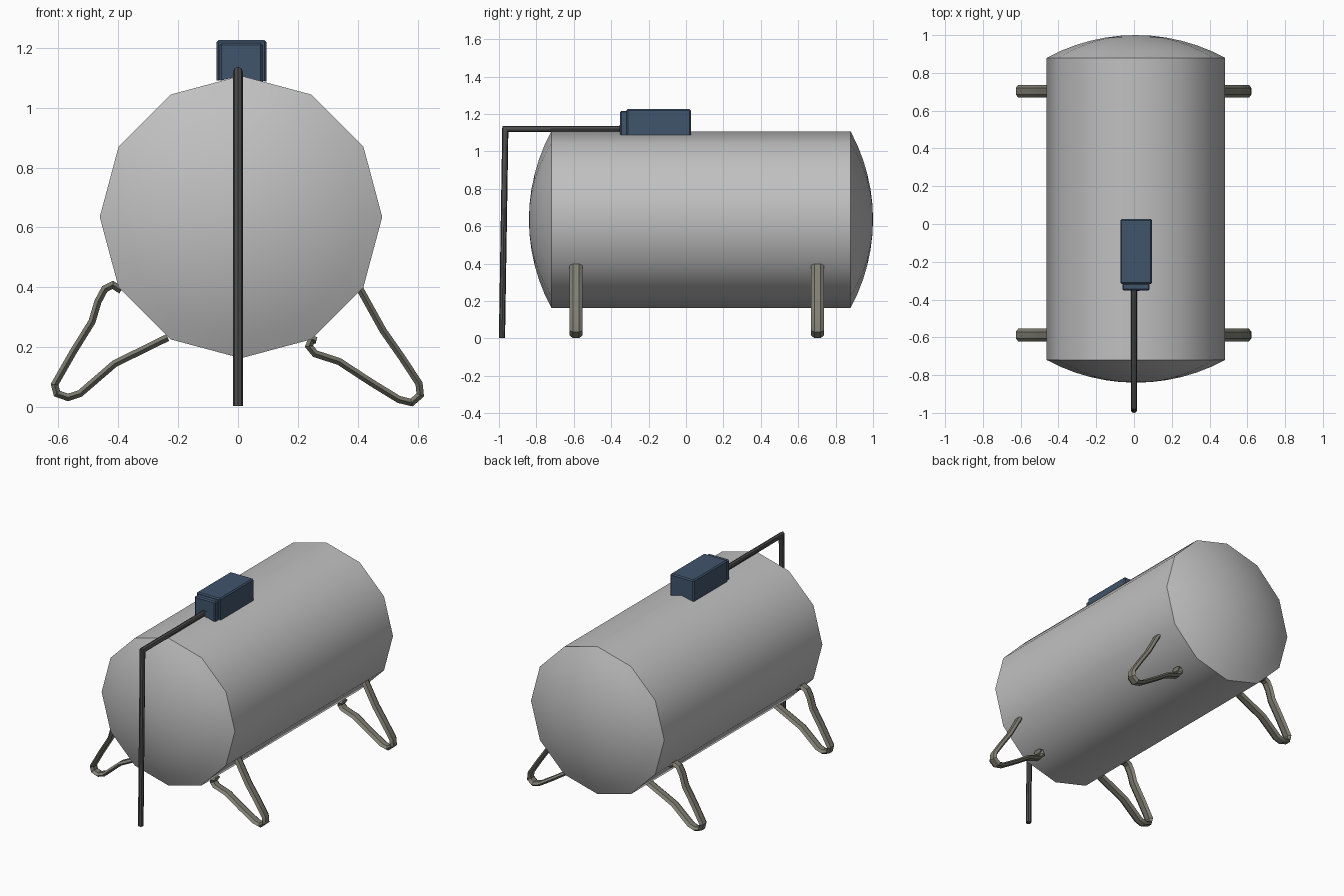
import bpy, bmesh, math
from mathutils import Vector

if "Cube" in bpy.data.objects:
    bpy.data.objects.remove(bpy.data.objects["Cube"])


def material(name, rgb):
    m = bpy.data.materials.new(name)
    m.diffuse_color = (*rgb, 1)
    m.use_nodes = True
    m.node_tree.nodes["Principled BSDF"].inputs["Base Color"].default_value = m.diffuse_color
    return m


TANK = material("light grey steel", (0.53, 0.53, 0.53))
LEG = material("olive grey steel", (0.21, 0.21, 0.17))
PIPE = material("dark grey pipe", (0.075, 0.075, 0.075))
BLUE = material("slate blue housing", (0.052, 0.09, 0.15))
CX, CZ, R, SIDES = 0.01, 0.635, 0.472, 12


def finish(name, bm, mat, angle=None):
    bmesh.ops.recalc_face_normals(bm, faces=bm.faces[:])
    me = bpy.data.meshes.new(name)
    bm.to_mesh(me)
    bm.free()
    me.materials.append(mat)
    ob = bpy.data.objects.new(name, me)
    bpy.context.collection.objects.link(ob)
    if angle:
        bpy.ops.object.select_all(action='DESELECT')
        ob.select_set(True)
        bpy.context.view_layer.objects.active = ob
        bpy.ops.object.shade_smooth_by_angle(angle=math.radians(angle))
    return ob


def skin(bm, rings):
    for a, b in zip(rings, rings[1:]):
        n = len(a)
        for i in range(n):
            bm.faces.new((a[i], a[(i + 1) % n], b[(i + 1) % n], b[i]))


def tank_ring(bm, r, y):
    return [bm.verts.new((CX + r * math.cos(a), y, CZ + r * math.sin(a)))
            for a in (2 * math.pi * i / SIDES for i in range(SIDES))]


def sweep(name, path, section, normal, mat):
    """Carry a section along a planar path with mitred corners."""
    path, b = [Vector(p) for p in path], Vector(normal)
    bm, rings = bmesh.new(), []
    for i, p in enumerate(path):
        t0 = (p - path[max(i - 1, 0)]).normalized()
        t1 = (path[min(i + 1, len(path) - 1)] - p).normalized()
        t = (t0 + t1).normalized()
        n = t.cross(b)
        s = 1 / max(0.6, t.dot(t1 if t1.length else t0))
        rings.append([bm.verts.new(p + b * u + n * v * s) for u, v in section])
    skin(bm, rings)
    bm.faces.new(rings[0])
    bm.faces.new(rings[-1])
    return finish(name, bm, mat, 35)


# Tank shell
bm = bmesh.new()
skin(bm, [tank_ring(bm, R, -0.72), tank_ring(bm, R, 0.88)])
finish("tank_shell", bm, TANK, 40)

# Domed ends: shallow spherical caps
H = 0.12
SR = (R * R + H * H) / (2 * H)
half = math.asin(R / SR)
for name, y0, d in (("front_dome", -0.72, -1), ("back_dome", 0.88, 1)):
    bm = bmesh.new()
    rings = []
    for k in range(6):
        a = half * (1 - k / 6)
        rings.append(tank_ring(bm, SR * math.sin(a),
                               y0 + d * (SR * math.cos(a) - SR + H)))
    skin(bm, rings)
    tip = bm.verts.new((CX, y0 + d * H, CZ))
    for i in range(SIDES):
        bm.faces.new((rings[-1][i], rings[-1][(i + 1) % SIDES], tip))
    finish(name, bm, TANK, 40)

# Bent strap legs, front and back pairs
right = [(.40, .405), (.41, .39), (.485, .255), (.548, .165), (.605, .078),
         (.609, .04), (.58, .015), (.538, .025), (.445, .082), (.338, .152),
         (.258, .178), (.237, .203), (.247, .226), (.262, .222)]
left = [(-.39, .39), (-.402, .397), (-.418, .408), (-.445, .395), (-.468, .352),
        (-.488, .285), (-.552, .182), (-.613, .075), (-.605, .045), (-.568, .032),
        (-.528, .045), (-.412, .145), (-.235, .232)]
strap = [(.034, 0), (.017, .012), (-.017, .012), (-.034, 0), (-.017, -.012), (.017, -.012)]
for end, y in (("front", -0.588), ("back", 0.703)):
    for side, pts in (("right", right), ("left", left)):
        sweep(f"{end}_{side}_leg", [(x, y, z) for x, z in pts], strap, (0, 1, 0), LEG)

# Fill pipe
circle = [(.0165 * math.cos(math.pi * i / 4), .0165 * math.sin(math.pi * i / 4)) for i in range(8)]
sweep("fill_pipe", [(0, -.984, .003), (0, -.966, 1.12), (0, -.33, 1.12)], circle, (1, 0, 0), PIPE)


# Valve housing: underside follows the tank ridge, upper edges bevelled
def housing(name, x0, x1, y0, y1, top):
    bm = bmesh.new()
    prof = [(x0, 1.09), (x0, top), (x1, top), (x1, 1.087), (CX, 1.107)]
    skin(bm, [[bm.verts.new((x, y, z)) for x, z in prof] for y in (y0, y1)])
    bm.verts.ensure_lookup_table()
    bm.faces.new(bm.verts[:5])
    bm.faces.new(bm.verts[5:])
    edges = [e for e in bm.edges if max(v.co.z for v in e.verts) > 1.12]
    bmesh.ops.bevel(bm, geom=edges, offset=0.007, segments=1, affect='EDGES')
    finish(name, bm, BLUE)


housing("valve_housing", -.072, .095, -.318, .026, 1.226)
housing("housing_front_cover", -.062, .083, -.352, -.312, 1.216)

# Pipe socket on the housing
bm = bmesh.new()
bmesh.ops.create_cube(bm, size=1)
for v in bm.verts:
    v.co = Vector((.01 + v.co.x * .036, -.352 + v.co.y * .008, 1.12 + v.co.z * .04))
finish("pipe_socket", bm, BLUE)
